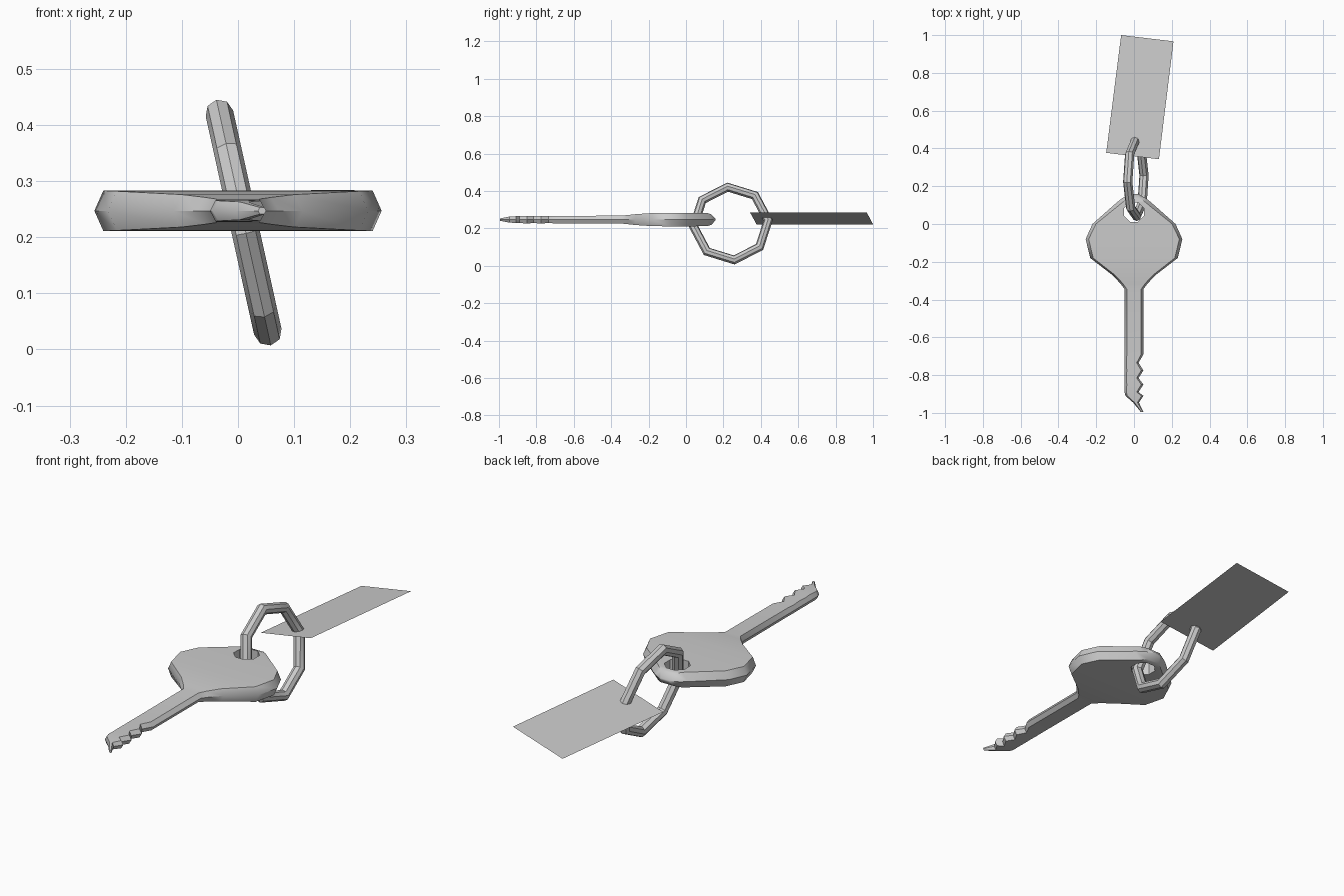
import bpy, bmesh, math
from mathutils import Matrix, Vector

if "Cube" in bpy.data.objects:
    bpy.data.objects.remove(bpy.data.objects["Cube"])


def make_object(name, verts, faces):
    mesh = bpy.data.meshes.new(name)
    mesh.from_pydata(verts, [], faces)
    bm = bmesh.new()
    bm.from_mesh(mesh)
    bmesh.ops.recalc_face_normals(bm, faces=bm.faces)
    bm.to_mesh(mesh)
    bm.free()
    ob = bpy.data.objects.new(name, mesh)
    bpy.context.collection.objects.link(ob)
    return ob


def smooth(ob, degrees):
    bpy.ops.object.select_all(action='DESELECT')
    ob.select_set(True)
    bpy.context.view_layer.objects.active = ob
    bpy.ops.object.shade_smooth_by_angle(angle=math.radians(degrees))


# Key: hexagonal sections lofted along y (y, left x, right x, half height, bevel)
KEY_Z = 0.247
stations = [(-0.995, 0.036, 0.05, 0.006, 0.003), (-0.945, -0.005, 0.026, 0.016, 0.008)]
stations.append((-0.91, -0.045, 0.05, 0.018, 0.01))
for peak, notch in ((-0.85, -0.89), (-0.775, -0.815), (-0.69, -0.735)):
    stations.append((notch, -0.05, 0.024, 0.019, 0.01))
    stations.append((peak, -0.05, 0.05, 0.02, 0.012))
for y, w, h, b in ((-0.345, 0.05, 0.021, 0.012), (-0.315, 0.072, 0.024, 0.013),
                   (-0.27, 0.115, 0.029, 0.014), (-0.18, 0.232, 0.035, 0.016),
                   (-0.08, 0.256, 0.036, 0.016), (0.0, 0.22, 0.036, 0.018),
                   (0.115, 0.09, 0.035, 0.03), (0.135, 0.065, 0.028, 0.03),
                   (0.158, 0.025, 0.004, 0.006)):
    stations.append((y, -w, w, h, b))

verts, faces = [], []
for y, l, r, h, b in stations:
    verts += [(l, y, KEY_Z), (l + b, y, KEY_Z + h), (r - b, y, KEY_Z + h),
              (r, y, KEY_Z), (r - b, y, KEY_Z - h), (l + b, y, KEY_Z - h)]
for s in range(len(stations) - 1):
    for i in range(6):
        j = (i + 1) % 6
        faces.append((s * 6 + i, s * 6 + j, s * 6 + 6 + j, s * 6 + 6 + i))
faces += [tuple(range(6)), tuple(range(len(verts) - 6, len(verts)))]
key = make_object("key", verts, faces)

# Hole in the key head
bpy.ops.mesh.primitive_cylinder_add(vertices=8, radius=0.056, depth=0.3,
                                    location=(0, 0.063, KEY_Z),
                                    rotation=(0, 0, math.radians(22.5)))
cutter = bpy.context.object
cutter.name = "hole_cutter"
cutter.hide_render = True
mod = key.modifiers.new("hole", 'BOOLEAN')
mod.object = cutter
mod.operation = 'DIFFERENCE'
mod.solver = 'EXACT'
bpy.context.view_layer.objects.active = key
bpy.ops.object.modifier_apply(modifier=mod.name)
bpy.data.objects.remove(cutter)
smooth(key, 40)

# Key ring: eight-segment torus standing in the yz plane, leaning to the left
bpy.ops.mesh.primitive_torus_add(major_segments=8, minor_segments=8,
                                 major_radius=0.2, minor_radius=0.025)
ring = bpy.context.object
ring.name = "key_ring"
ring.matrix_world = (Matrix.Translation(Vector((0.01, 0.24, 0.226)))
                     @ Matrix.Rotation(math.radians(-12.5), 4, 'Y')
                     @ Matrix.Rotation(math.radians(5), 4, 'X')
                     @ Matrix.Rotation(math.radians(90), 4, 'Y'))
smooth(ring, 40)

# Tag: a single flat sheet
make_object("tag", [(-0.147, 0.377, 0.222), (0.132, 0.343, 0.284),
                    (0.209, 0.967, 0.284), (-0.068, 1.0, 0.222)], [(0, 1, 2, 3)])
